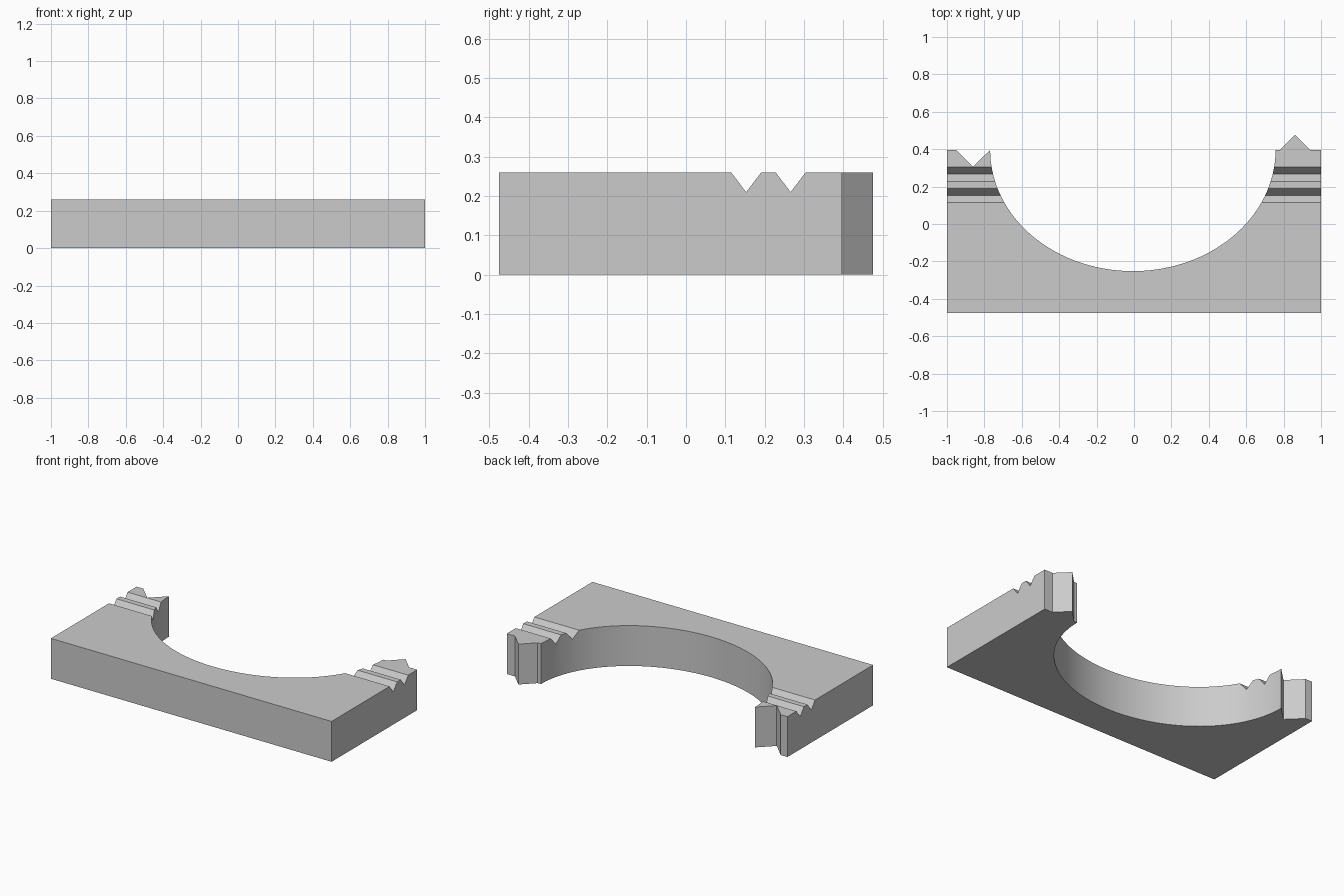
import bpy, bmesh
from math import sin, cos, pi, radians
from mathutils import Vector

cube = bpy.data.objects.get("Cube")
if cube:
    bpy.data.objects.remove(cube)

HEIGHT = 0.26
FRONT, BACK = -0.476, 0.396


def make_material(name, value):
    mat = bpy.data.materials.new(name)
    mat.use_nodes = True
    color = (value, value, value, 1)
    mat.diffuse_color = color
    mat.node_tree.nodes["Principled BSDF"].inputs["Base Color"].default_value = color
    return mat


def prism(name, outline, offset):
    """Closed solid made by pushing a flat outline along an offset."""
    bm = bmesh.new()
    face = bm.faces.new([bm.verts.new(p) for p in outline])
    ext = bmesh.ops.extrude_face_region(bm, geom=[face], use_keep_orig=True)
    moved = [g for g in ext["geom"] if isinstance(g, bmesh.types.BMVert)]
    bmesh.ops.translate(bm, verts=moved, vec=Vector(offset))
    bmesh.ops.recalc_face_normals(bm, faces=bm.faces)
    mesh = bpy.data.meshes.new(name)
    bm.to_mesh(mesh)
    bm.free()
    obj = bpy.data.objects.new(name, mesh)
    bpy.context.collection.objects.link(obj)
    return obj


# Elliptical saddle, running from the left prong to the right prong
STEPS = 72
saddle = [(-0.006 + 0.763 * cos(pi * i / STEPS),
           BACK - 0.648 * sin(pi * i / STEPS)) for i in range(STEPS, -1, -1)]

# Plan outline: plain front, vee notch on one prong, vee tooth on the other
tooth = [(0.78, BACK), (0.861, 0.476), (0.942, BACK)]
notch = [(-0.952, BACK), (-0.861, 0.306)]
plan = ([(1, BACK), (1, FRONT), (-1, FRONT), (-1, BACK)]
        + notch + saddle + tooth)
block = prism("saddle_block", [(x, y, 0) for x, y in plan], (0, 0, HEIGHT))

# Two vee grooves across the top of both prongs
for i, y in enumerate((0.153, 0.266)):
    depth, half, lift = 0.05, 0.038, 2
    outline = [(-1.2, y, HEIGHT - depth),
               (-1.2, y + half * lift, HEIGHT + depth * (lift - 1)),
               (-1.2, y - half * lift, HEIGHT + depth * (lift - 1))]
    cutter = prism(f"groove_cutter_{i + 1}", outline, (2.4, 0, 0))
    cutter.hide_render = True
    mod = block.modifiers.new("groove", "BOOLEAN")
    mod.operation = "DIFFERENCE"
    mod.solver = "EXACT"
    mod.object = cutter
    bpy.ops.object.select_all(action="DESELECT")
    block.select_set(True)
    bpy.context.view_layer.objects.active = block
    bpy.ops.object.modifier_apply(modifier=mod.name)
    bpy.data.objects.remove(cutter)

# Plain grey finish, smooth saddle with crisp corners
block.data.materials.clear()
block.data.materials.append(make_material("plain grey", 0.6))
bpy.ops.object.shade_smooth_by_angle(angle=radians(25))
